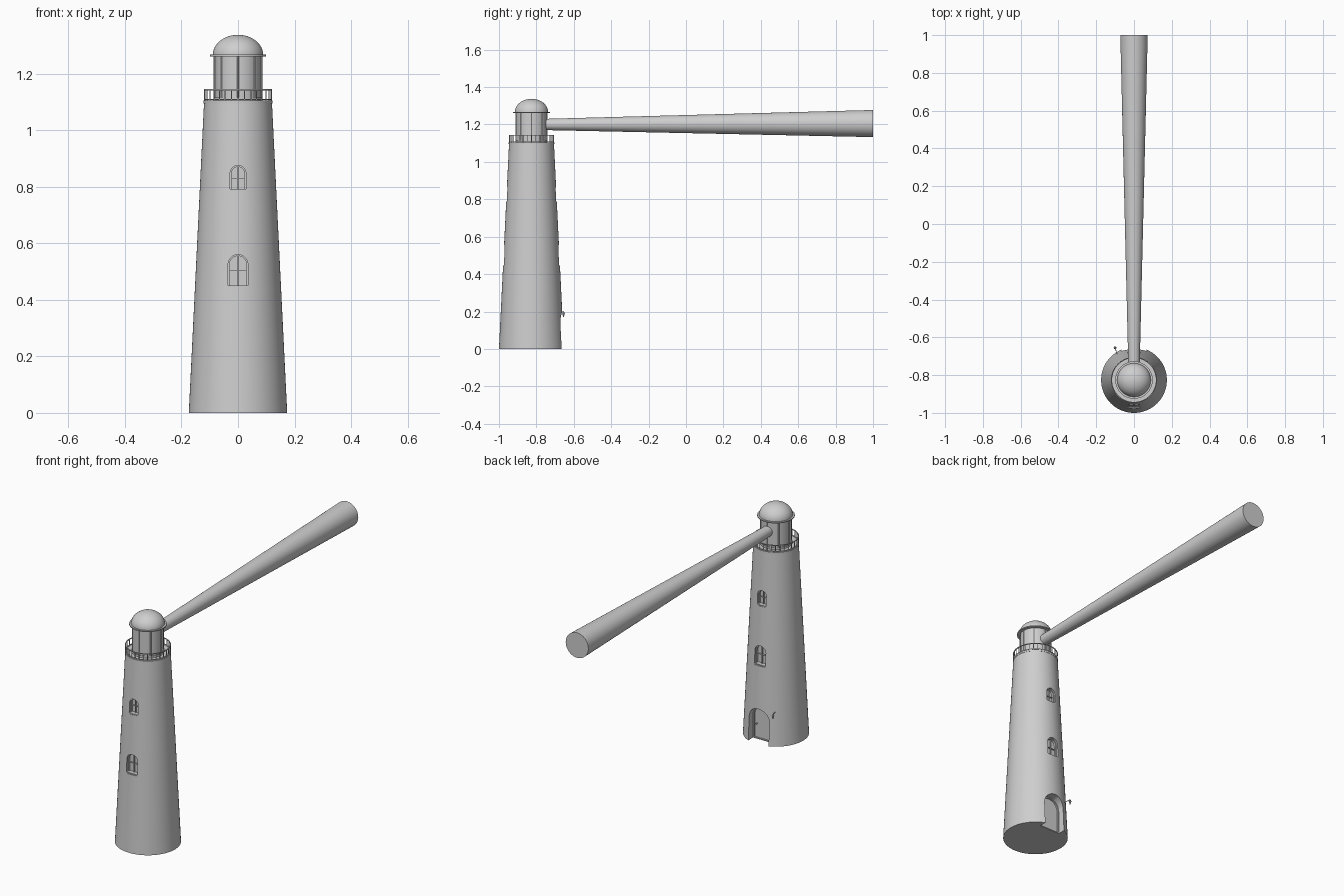
import bpy, bmesh
from math import sin, cos, pi, sqrt, radians
from mathutils import Vector

cube = bpy.data.objects.get("Cube")
if cube:
    bpy.data.objects.remove(cube, do_unlink=True)

AXIS = -0.826            # y of the tower's centre line
BASE_R, TOP_R, DECK_Z = 0.174, 0.12, 1.10

grey = bpy.data.materials.new("light_grey")
grey.use_nodes = True
colour = (0.62, 0.62, 0.62, 1)
grey.diffuse_color = colour
grey.node_tree.nodes["Principled BSDF"].inputs["Base Color"].default_value = colour


def add(name, bm, smooth=True):
    """Turn a bmesh built around the tower axis into a finished object."""
    bmesh.ops.recalc_face_normals(bm, faces=bm.faces)
    bmesh.ops.translate(bm, vec=(0, AXIS, 0), verts=bm.verts)
    mesh = bpy.data.meshes.new(name)
    bm.to_mesh(mesh)
    bm.free()
    mesh.materials.append(grey)
    ob = bpy.data.objects.new(name, mesh)
    bpy.context.collection.objects.link(ob)
    if smooth:
        smooth_by_angle(ob)
    return ob


def select(ob):
    bpy.ops.object.select_all(action='DESELECT')
    ob.select_set(True)
    bpy.context.view_layer.objects.active = ob


def smooth_by_angle(ob):
    select(ob)
    bpy.ops.object.shade_smooth_by_angle(angle=radians(35))


def lathe(name, profile, sides=64):
    """Spin a closed (radius, z) profile around the axis."""
    bm = bmesh.new()
    verts = [bm.verts.new((r, 0, z)) for r, z in profile]
    edges = [bm.edges.new(p) for p in zip(verts, verts[1:])]
    bmesh.ops.spin(bm, geom=verts + edges, cent=(0, 0, 0), axis=(0, 0, 1),
                   angle=2 * pi, steps=sides, use_merge=False)
    bmesh.ops.remove_doubles(bm, verts=bm.verts, dist=1e-5)
    return add(name, bm)


def rod(bm, start, end, r1, r2=None, sides=8):
    start, end = Vector(start), Vector(end)
    d = end - start
    made = bmesh.ops.create_cone(bm, cap_ends=True, segments=sides, radius1=r1,
                                 radius2=r1 if r2 is None else r2, depth=d.length)
    turn = d.to_track_quat('Z', 'Y')
    for v in made["verts"]:
        v.co = turn @ v.co + (start + end) / 2


def box(bm, centre, size):
    made = bmesh.ops.create_cube(bm, size=1)
    for v in made["verts"]:
        v.co = Vector(a * b for a, b in zip(v.co, size)) + Vector(centre)


def arch(half, bottom, top, steps=14):
    """Round-topped outline as (x, z) points."""
    spring = top - half
    curve = [(half * cos(pi * i / steps), spring + half * sin(pi * i / steps))
             for i in range(steps + 1)]
    return [(-half, bottom), (half, bottom)] + curve


def arch_block(bm, half, bottom, top, y1, y2):
    a, b = ([bm.verts.new((x, y, z)) for x, z in arch(half, bottom, top)] for y in (y1, y2))
    bm.faces.new(a)
    bm.faces.new(b)
    for i in range(len(a)):
        j = (i + 1) % len(a)
        bm.faces.new((a[i], a[j], b[j], b[i]))


def arch_frame(bm, half, bottom, top, y1, y2, t):
    """Rectangular-section frame following the arch."""
    outer, inner = arch(half, bottom, top), arch(half - t, bottom + t, top - t)
    rings = [[bm.verts.new((x, y, z)) for x, z in pts]
             for pts, y in ((outer, y1), (outer, y2), (inner, y2), (inner, y1))]
    for k in range(4):
        a, b = rings[k], rings[(k + 1) % 4]
        for i in range(len(a)):
            j = (i + 1) % len(a)
            bm.faces.new((a[i], a[j], b[j], b[i]))


# Tapered tower
tower = lathe("tower", [(0, 0), (BASE_R, 0), (TOP_R, DECK_Z), (0, DECK_Z)], 96)

# Openings: half width, bottom, top, depth of the recess wall
windows = [("lower", 0.035, 0.445, 0.56, 0.122), ("upper", 0.028, 0.785, 0.875, 0.108)]
door = (0.065, -0.02, 0.20, 0.11)


def carve(half, bottom, top, y1, y2):
    bm = bmesh.new()
    arch_block(bm, half, bottom, top, y1, y2)
    cutter = add("opening_cutter", bm, False)
    cutter.hide_render = True
    mod = tower.modifiers.new("opening", 'BOOLEAN')
    mod.operation, mod.solver, mod.object = 'DIFFERENCE', 'EXACT', cutter
    select(tower)
    bpy.ops.object.modifier_apply(modifier=mod.name)
    bpy.data.objects.remove(cutter, do_unlink=True)


carve(*door, 0.3)
for side, s in (("front", -1), ("back", 1)):
    for level, half, low, high, depth in windows:
        carve(half, low, high, s * depth, s * 0.3)
        # Frame, glazing bars and sill set into the recess
        bm = bmesh.new()
        face = depth + 0.012
        arch_frame(bm, half, low, high, s * (depth - 0.002), s * face, 0.005)
        mid = (low + high) / 2
        box(bm, (0, s * (depth + 0.003), mid), (0.003, 0.01, high - low - 0.004))
        box(bm, (0, s * (depth + 0.003), mid), (2 * half - 0.004, 0.01, 0.003))
        box(bm, (0, s * (depth + 0.012), low + 0.003), (2 * half, 0.026, 0.006))
        add(f"{side}_{level}_window", bm)
smooth_by_angle(tower)

# Door set at the back of its recess
bm = bmesh.new()
arch_frame(bm, door[0], 0.0, door[2], 0.108, 0.118, 0.006)
rod(bm, (0.045, 0.108, 0.085), (0.045, 0.12, 0.085), 0.004)
add("door_frame", bm)

# Small wall lamp beside the door
bm = bmesh.new()
wall = sqrt(0.164 ** 2 - 0.09 ** 2)
rod(bm, (-0.088, wall - 0.005, 0.195), (-0.1, 0.171, 0.2), 0.002)
rod(bm, (-0.1, 0.171, 0.2), (-0.1, 0.171, 0.19), 0.002, 0.008)
rod(bm, (-0.1, 0.171, 0.172), (-0.1, 0.171, 0.19), 0.003, 0.006)
add("door_lamp", bm)

# Gallery deck and railing
lathe("gallery_deck", [(0, 1.095), (0.122, 1.095), (0.122, 1.104), (0, 1.104)])
for label, z in (("top", 1.143), ("bottom", 1.108)):
    lathe(f"{label}_rail", [(0.116, z - 0.002), (0.121, z - 0.002), (0.121, z + 0.002),
                            (0.116, z + 0.002), (0.116, z - 0.002)])
bm = bmesh.new()
for i in range(32):
    a = 2 * pi * i / 32
    x, y = 0.1185 * cos(a), 0.1185 * sin(a)
    rod(bm, (x, y, 1.10), (x, y, 1.143), 0.0018, sides=6)
add("railing_posts", bm)

# Lantern room with glazing posts
lathe("lantern_room", [(0, 1.10), (0.086, 1.10), (0.086, 1.115), (0.082, 1.115),
                       (0.082, 1.262), (0, 1.262)])
bm = bmesh.new()
for i in range(8):
    a = 2 * pi * i / 8
    x, y = 0.083 * cos(a), 0.083 * sin(a)
    rod(bm, (x, y, 1.11), (x, y, 1.264), 0.003)
add("lantern_posts", bm)

# Domed roof with a thin eave
lathe("roof_eave", [(0, 1.261), (0.099, 1.261), (0.099, 1.267), (0, 1.267)])
dome = [(0.089 * cos(pi / 2 * i / 16), 1.266 + 0.071 * sin(pi / 2 * i / 16)) for i in range(16)]
lathe("roof_dome", [(0, 1.266)] + dome + [(0, 1.337)])

# Widening light beam pointing backward
bm = bmesh.new()
rod(bm, (0, 0.03, 1.20), (0, 1 - AXIS, 1.205), 0.029, 0.0725, 64)
add("light_beam", bm)
